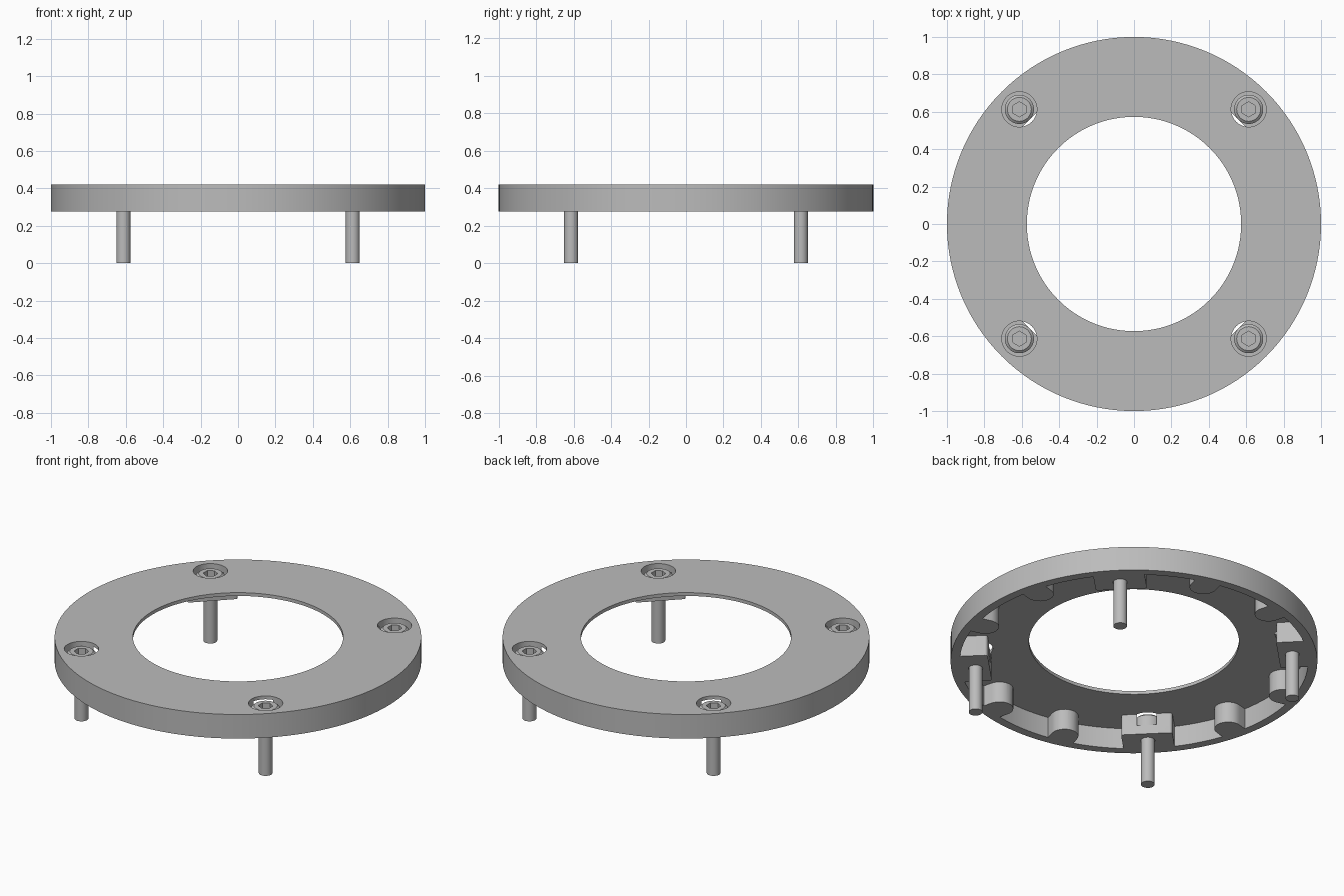
import bpy, bmesh, math
from mathutils import Matrix

if "Cube" in bpy.data.objects:
    bpy.data.objects.remove(bpy.data.objects["Cube"])

grey = bpy.data.materials.new("plain grey")
grey.use_nodes = True
colour = (0.5, 0.5, 0.5, 1)
grey.diffuse_color = colour
grey.node_tree.nodes["Principled BSDF"].inputs["Base Color"].default_value = colour

TOP, BOTTOM, PLATE = 0.42, 0.275, 0.02
BOLT_R = 0.867
BOLT_ANGLES = [45 + 90 * i for i in range(4)]
LUG_ANGLES = [a + s for a in BOLT_ANGLES for s in (30, 60)]


def finish(name, bm):
    bmesh.ops.recalc_face_normals(bm, faces=bm.faces)
    mesh = bpy.data.meshes.new(name)
    bm.to_mesh(mesh)
    bm.free()
    mesh.materials.append(grey)
    ob = bpy.data.objects.new(name, mesh)
    bpy.context.collection.objects.link(ob)
    return ob


def lathe(name, profile, steps, closed=False, at=(0, 0)):
    """Spin an (r, z) profile about a vertical axis."""
    bm = bmesh.new()
    verts = [bm.verts.new((r, 0, z)) for r, z in profile]
    edges = [bm.edges.new(p) for p in zip(verts, verts[1:])]
    if closed:
        edges.append(bm.edges.new((verts[-1], verts[0])))
    bmesh.ops.spin(bm, geom=verts + edges, axis=(0, 0, 1), cent=(0, 0, 0),
                   angle=math.tau, steps=steps, use_duplicate=False)
    bmesh.ops.remove_doubles(bm, verts=bm.verts, dist=1e-5)
    bmesh.ops.translate(bm, verts=bm.verts, vec=(*at, 0))
    return finish(name, bm)


def prism(name, outline, z0, z1, angle=0):
    """Extrude an outline upward, then turn it about the model's axis."""
    bm = bmesh.new()
    face = bm.faces.new([bm.verts.new((x, y, z0)) for x, y in outline])
    new = bmesh.ops.extrude_face_region(bm, geom=[face])["geom"]
    bmesh.ops.translate(bm, vec=(0, 0, z1 - z0),
                        verts=[v for v in new if isinstance(v, bmesh.types.BMVert)])
    bmesh.ops.transform(bm, verts=bm.verts,
                        matrix=Matrix.Rotation(math.radians(angle), 4, "Z"))
    return finish(name, bm)


def arc(cx, cy, r, a0, a1, n):
    angles = [math.radians(a0 + (a1 - a0) * i / n) for i in range(n + 1)]
    return [(cx + r * math.cos(a), cy + r * math.sin(a)) for a in angles]


def combine(target, tool, operation):
    mod = target.modifiers.new("combine", "BOOLEAN")
    mod.operation, mod.solver, mod.object = operation, "EXACT", tool
    bpy.context.view_layer.objects.active = target
    bpy.ops.object.modifier_apply(modifier=mod.name)
    bpy.data.objects.remove(tool)


def smooth(ob):
    bpy.ops.object.select_all(action="DESELECT")
    ob.select_set(True)
    bpy.context.view_layer.objects.active = ob
    bpy.ops.object.shade_smooth_by_angle(angle=math.radians(30))


# Ring cover: thin top plate with a hanging outer wall
ring = lathe("ring_cover", [(0.573, TOP), (1, TOP), (1, BOTTOM), (0.95, BOTTOM),
                            (0.95, TOP - PLATE), (0.573, TOP - PLATE)], 128, closed=True)

# Rounded lugs and wider bolt bosses along the inside of the wall
lug = arc(0.895, 0, 0.075, 90, 270, 16) + [(0.97, -0.075), (0.97, 0.075)]
boss = (arc(0.805, 0.125, 0.015, 90, 180, 4) + arc(0.805, -0.125, 0.015, 180, 270, 4)
        + [(0.96, -0.14), (0.96, 0.14)])
for angle in LUG_ANGLES:
    combine(ring, prism("lug", lug, BOTTOM, TOP - 0.01, angle), "UNION")
for angle in BOLT_ANGLES:
    combine(ring, prism("boss", boss, BOTTOM, TOP - 0.01, angle), "UNION")

# Counterbored holes with socket-head bolts
for i, angle in enumerate(BOLT_ANGLES):
    a = math.radians(angle)
    at = (BOLT_R * math.cos(a), BOLT_R * math.sin(a))
    bore = lathe("bore", [(0, 0.5), (0.094, 0.5), (0.094, 0.33), (0.039, 0.33),
                          (0.039, 0.2), (0, 0.2)], 40, at=at)
    combine(ring, bore, "DIFFERENCE")
    bolt = lathe(f"bolt_{i + 1}", [(0, 0.405), (0.064, 0.405), (0.078, 0.393), (0.078, 0.33),
                                   (0.0375, 0.33), (0.0375, 0), (0, 0)], 40, at=at)
    socket = prism("socket", [(at[0] + x, at[1] + y) for x, y in arc(0, 0, 0.04, 30, 330, 5)],
                   0.36, 0.5)
    combine(bolt, socket, "DIFFERENCE")
    smooth(bolt)

smooth(ring)
